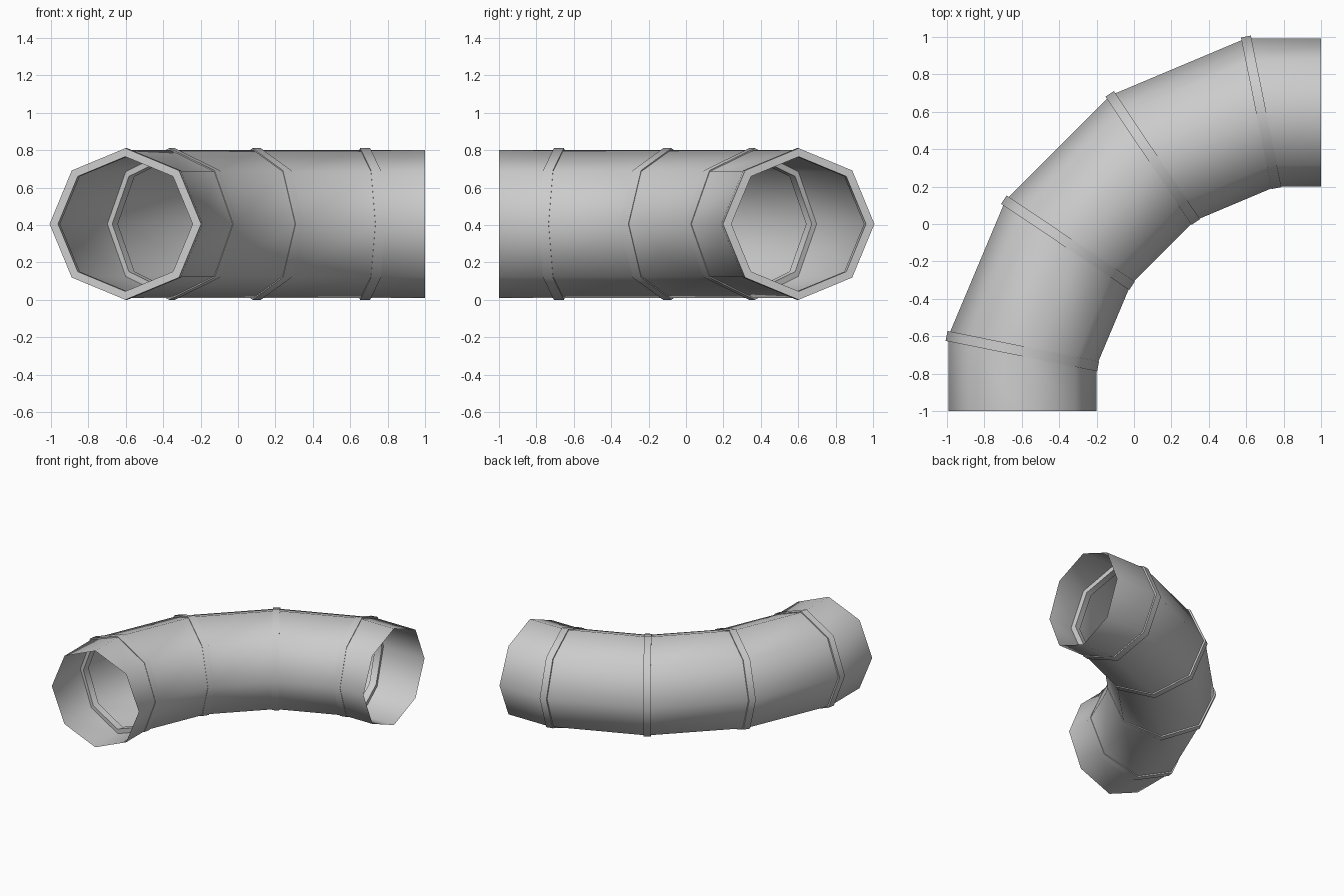
import bpy, bmesh, math
from mathutils import Vector

if "Cube" in bpy.data.objects:
    bpy.data.objects.remove(bpy.data.objects["Cube"])

SIDES = 8
ZC = 0.405
# centre line of the elbow, from the front opening to the right opening
PATH = [Vector(p) for p in [(-0.597, -1, ZC), (-0.597, -0.68, ZC), (-0.353, -0.1, ZC),
                            (0.1, 0.353, ZC), (0.68, 0.597, ZC), (1, 0.597, ZC)]]


def tangent(i):
    """Direction of the mitre plane normal and its stretch at path point i."""
    a = (PATH[i] - PATH[max(i - 1, 0)]).normalized()
    b = (PATH[min(i + 1, len(PATH) - 1)] - PATH[i]).normalized()
    t = (a + b).normalized()
    return t, 1 / t.dot(b if b.length else a)


def ring(bm, i, radius, shift=0.0):
    """Octagonal loop of vertices lying in the mitre plane."""
    t, stretch = tangent(i)
    side = t.cross(Vector((0, 0, 1)))
    verts = []
    for k in range(SIDES):
        a = 2 * math.pi * k / SIDES
        verts.append(bm.verts.new(PATH[i] + t * shift
                                  + side * (radius * stretch * math.cos(a))
                                  + Vector((0, 0, radius * math.sin(a)))))
    return verts


def bridge(bm, r0, r1):
    for k in range(SIDES):
        j = (k + 1) % SIDES
        bm.faces.new((r0[k], r0[j], r1[j], r1[k]))


def finish(bm, name):
    bmesh.ops.recalc_face_normals(bm, faces=bm.faces)
    mesh = bpy.data.meshes.new(name)
    bm.to_mesh(mesh)
    bm.free()
    ob = bpy.data.objects.new(name, mesh)
    bpy.context.collection.objects.link(ob)
    bpy.ops.object.select_all(action='DESELECT')
    ob.select_set(True)
    bpy.context.view_layer.objects.active = ob
    bpy.ops.object.shade_smooth_by_angle(angle=math.radians(50))


# open-ended thin pipe wall
bm = bmesh.new()
rings = [ring(bm, i, 0.396) for i in range(len(PATH))]
for r0, r1 in zip(rings, rings[1:]):
    bridge(bm, r0, r1)
finish(bm, "pipe_wall")

# raised collars over each joint, also stepping inwards
for i in range(1, len(PATH) - 1):
    bm = bmesh.new()
    profile = [(0.405, -0.027), (0.405, 0.027), (0.36, 0.027), (0.36, -0.027)]
    loops = [ring(bm, i, r, s) for r, s in profile]
    for n in range(4):
        bridge(bm, loops[n], loops[(n + 1) % 4])
    finish(bm, f"joint_collar_{i}")
